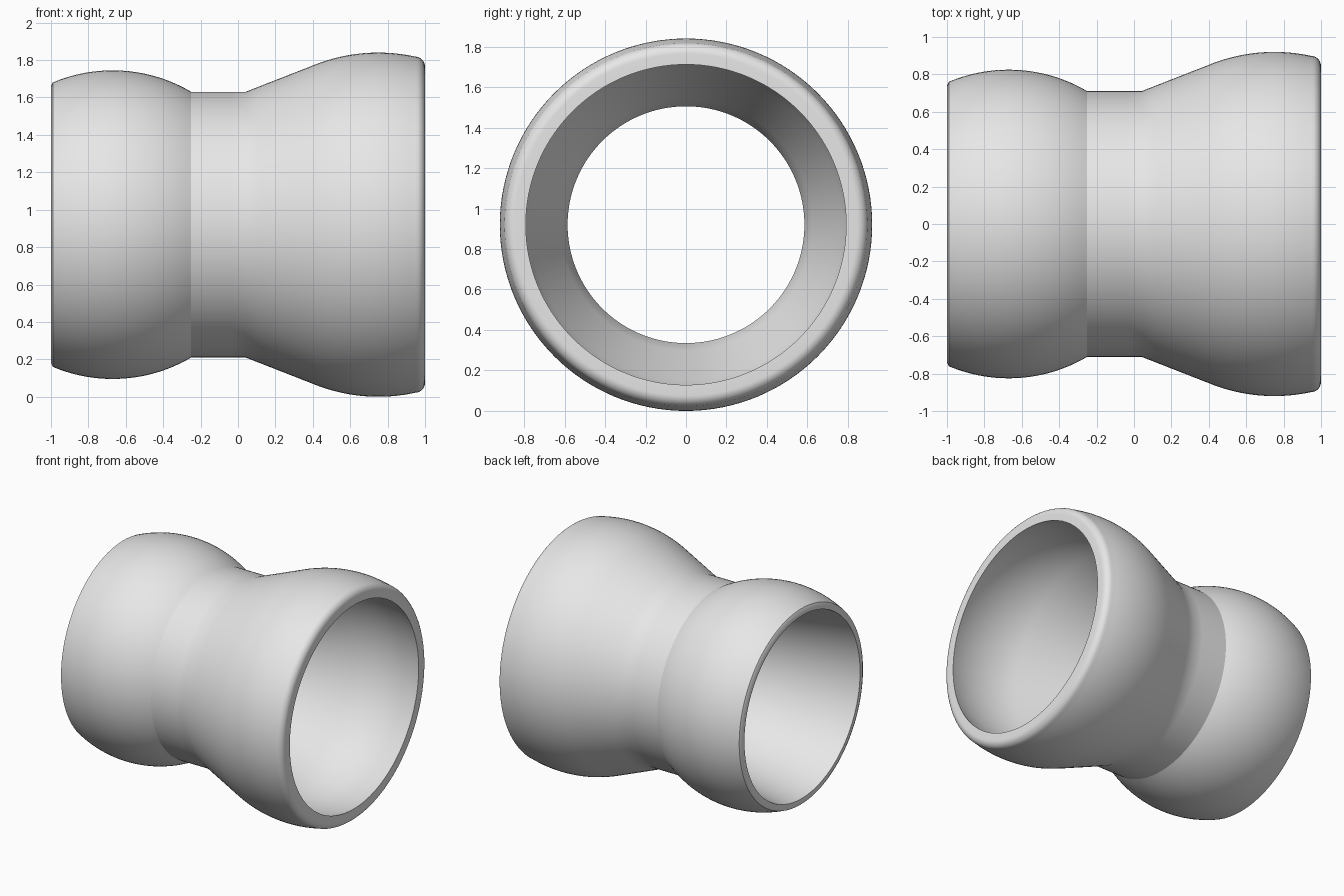
import bpy, bmesh
from math import asin, cos, sin, pi, radians
from mathutils import Matrix

SEGMENTS = 128
AXIS_Z = 0.92

cube = bpy.data.objects.get("Cube")
if cube:
    bpy.data.objects.remove(cube, do_unlink=True)


def arc(cx, cr, radius, start, end, steps):
    """Points (x, r) on an arc; the angle is measured from straight outward towards +x."""
    angles = [start + (end - start) * i / steps for i in range(steps + 1)]
    return [(cx + radius * sin(a), cr + radius * cos(a)) for a in angles]


def line(a, b, steps):
    """Points strictly between a and b."""
    return [(a[0] + (b[0] - a[0]) * i / steps, a[1] + (b[1] - a[1]) * i / steps)
            for i in range(1, steps)]


def lathe(name, profile, material):
    """Revolve a closed profile around the lengthwise axis."""
    bm = bmesh.new()
    verts = [bm.verts.new((x, 0, r)) for x, r in profile]
    edges = [bm.edges.new((v, verts[i - 1])) for i, v in enumerate(verts)]
    bmesh.ops.spin(bm, geom=verts + edges, cent=(0, 0, 0), axis=(1, 0, 0),
                   angle=2 * pi, steps=SEGMENTS, use_merge=True)
    bmesh.ops.remove_doubles(bm, verts=bm.verts, dist=1e-5)
    bmesh.ops.recalc_face_normals(bm, faces=bm.faces)
    bm.transform(Matrix.Translation((0, 0, AXIS_Z)))
    mesh = bpy.data.meshes.new(name)
    bm.to_mesh(mesh)
    bm.free()
    mesh.materials.append(material)
    obj = bpy.data.objects.new(name, mesh)
    bpy.context.collection.objects.link(obj)
    bpy.ops.object.select_all(action='DESELECT')
    obj.select_set(True)
    bpy.context.view_layer.objects.active = obj
    bpy.ops.object.shade_smooth_by_angle(angle=radians(27))
    return obj


grey = bpy.data.materials.new("light grey plastic")
grey.use_nodes = True
colour = (0.8, 0.8, 0.8, 1)
grey.diffuse_color = colour
grey.node_tree.nodes["Principled BSDF"].inputs["Base Color"].default_value = colour

# Outer skin: ball end, straight neck, flared socket with rounded lip
ball = arc(-0.67, 0, 0.825, asin(-0.32 / 0.825), asin(0.42 / 0.825), 24)
neck_end = (0.04, 0.71)
shell = arc(0.75, 0, 0.92, -radians(21.8), asin(0.195 / 0.92), 20)
lip = arc(0.945, 0.844, 0.055, radians(18), pi / 2, 8)
outer = ([(-1, 0.74)] + ball + line(ball[-1], neck_end, 4) + [neck_end]
         + line(neck_end, shell[0], 5) + shell + lip)

# Inner skin: spherical socket, cone to the bore, taper out through the ball end
socket = arc(0.75, 0, 0.83, asin(0.25 / 0.83), -radians(21.8), 20)
bore = [(-0.02, 0.585), (-0.25, 0.585)]
mouth = (-1, 0.71)
inner = (socket + line(socket[-1], bore[0], 5) + bore
         + line(bore[-1], mouth, 6) + [mouth])

lathe("hose_segment", outer + inner, grey)
